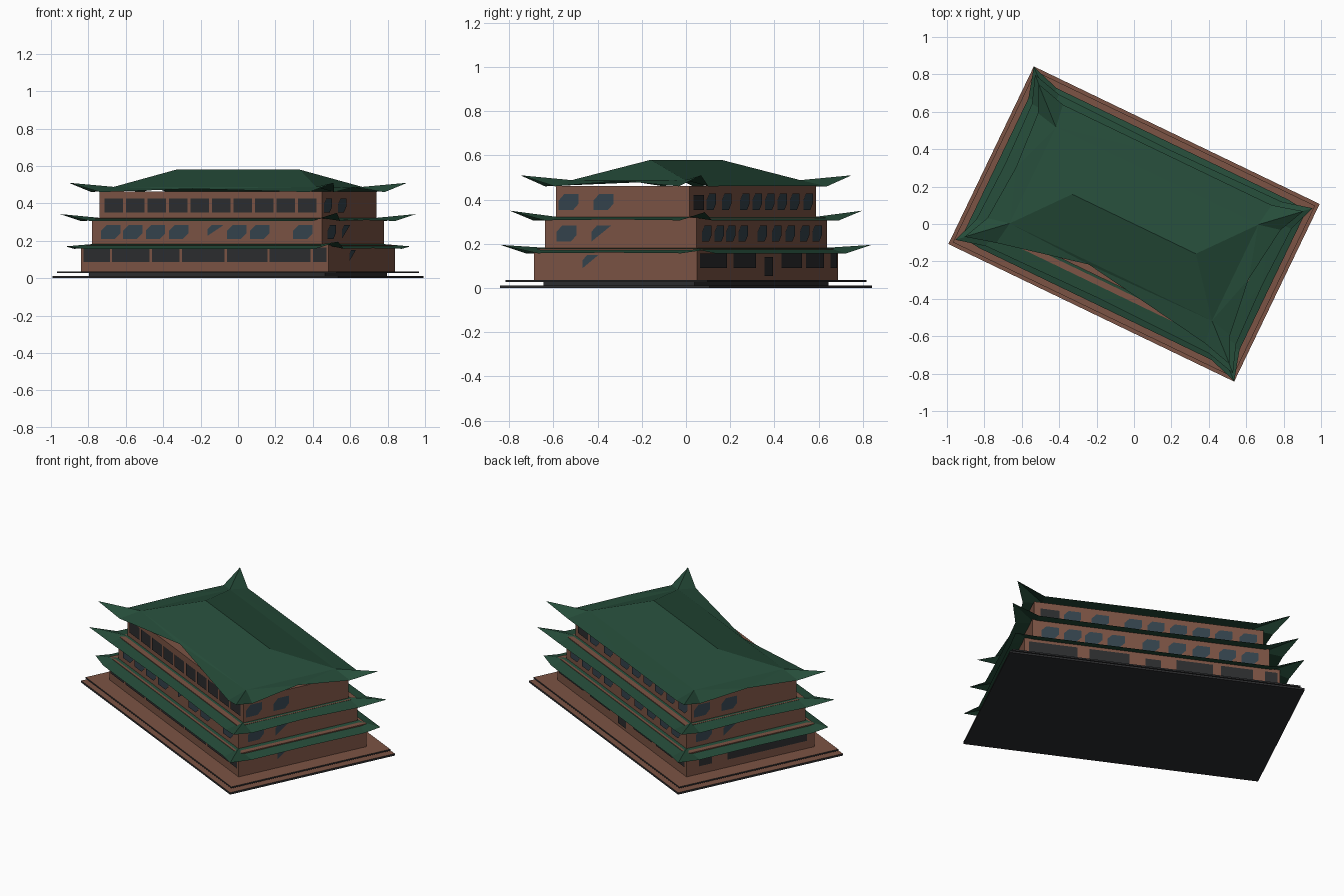
import bpy, bmesh, math
from mathutils import Matrix

if "Cube" in bpy.data.objects:
    bpy.data.objects.remove(bpy.data.objects["Cube"])

TURN = Matrix.Rotation(math.radians(-25.7), 4, 'Z')


def material(name, r, g, b):
    m = bpy.data.materials.new(name)
    m.diffuse_color = (r, g, b, 1)
    m.use_nodes = True
    m.node_tree.nodes["Principled BSDF"].inputs["Base Color"].default_value = m.diffuse_color
    return m


BROWN = material("brown_wall", 0.20, 0.088, 0.058)
GREEN = material("green_roof", 0.019, 0.073, 0.042)
DARK = material("dark_panel", 0.025, 0.026, 0.028)
BLUE = material("blue_glass", 0.035, 0.057, 0.075)


def make(name, verts, faces, *mats):
    me = bpy.data.meshes.new(name)
    me.from_pydata(verts, [], faces)
    me.transform(TURN)
    for m in mats:
        me.materials.append(m)
    ob = bpy.data.objects.new(name, me)
    bpy.context.collection.objects.link(ob)
    return ob


def box(name, hx, hy, z0, z1, *mats):
    v = [(sx * hx, sy * hy, z) for z in (z0, z1)
         for sx, sy in ((-1, -1), (1, -1), (1, 1), (-1, 1))]
    f = [(3, 2, 1, 0), (4, 5, 6, 7)] + [(i, (i + 1) % 4, (i + 1) % 4 + 4, i + 4) for i in range(4)]
    return make(name, v, f, *mats)


# Thin ground slabs, dark with a brown top
for name, hx, hy, z0, z1 in (("lower_slab", 0.848, 0.527, 0, 0.012),
                             ("upper_slab", 0.83, 0.508, 0.027, 0.036)):
    slab = box(name, hx, hy, z0, z1, DARK, BROWN)
    for p in slab.data.polygons:
        p.material_index = 1 if p.normal.z > 0.5 else 0
box("slab_core", 0.70, 0.38, 0.01, 0.03, DARK)

# Three storeys, each smaller than the one below
FLOORS = [(0.735, 0.409, 0.034, 0.178), (0.682, 0.38, 0.17, 0.32), (0.66, 0.335, 0.31, 0.462)]
for n, (hx, hy, z0, z1) in zip(("lower", "middle", "upper"), FLOORS):
    box(n + "_storey", hx, hy, z0, z1, BROWN)


def windows(name, floor, side, panes, mat):
    """Panes are (centre, width, z0, z1, shape) along one wall of a storey."""
    hx, hy = FLOORS[floor][:2]
    verts, faces = [], []
    for c, w, z0, z1, shape in panes:
        h, cx, cz = w / 2, w * 0.28, (z1 - z0) * 0.4
        if shape == "hex":
            pts = [(-h, z0), (h - cx, z0), (h, z0 + cz), (h, z1), (cx - h, z1), (-h, z1 - cz)]
        elif shape == "half":
            pts = [(-h, z0), (h, z1), (cx - h, z1), (-h, z1 - cz)]
        else:
            pts = [(-h, z0), (h, z0), (h, z1), (-h, z1)]
        base = len(verts)
        for u, z in pts:
            e = 0.004
            verts.append({'front': (c + u, -hy - e, z), 'back': (c - u, hy + e, z),
                          'right': (hx + e, c + u, z), 'left': (-hx - e, c - u, z)}[side])
        faces.append(tuple(range(base, base + len(pts))))
    make(name, verts, faces, mat)


def row(centres, w, z0, z1, shape="hex"):
    return [(c, w, z0, z1, shape) for c in centres]


def spans(edges, z0, z1):
    return [((a + b) / 2, b - a, z0, z1, "rect") for a, b in edges]


# Lower storey: wide dark panels and a door
cuts = [-0.725, -0.555, -0.32, -0.14, 0.126, 0.38, 0.636, 0.73]
windows("lower_front_panels", 0, 'front',
        spans([(a + 0.007, b - 0.007) for a, b in zip(cuts, cuts[1:])], 0.085, 0.165), DARK)
windows("lower_back_panels", 0, 'back',
        spans([(0.43, 0.71), (0.13, 0.36), (-0.35, -0.14), (-0.58, -0.395), (-0.72, -0.65)],
              0.09, 0.155), DARK)
windows("back_door", 0, 'back', spans([(-0.05, 0.04)], 0.055, 0.14), DARK)
windows("lower_left_panels", 0, 'left', spans([(0.25, 0.33), (-0.36, 0.15)], 0.085, 0.16), DARK)
windows("lower_right_window", 0, 'right', [(-0.123, 0.08, 0.09, 0.15, "half")], BLUE)

# Middle storey: clipped blue windows
windows("middle_front_windows", 1, 'front',
        row([-0.57, -0.44, -0.305, -0.167, 0.178, 0.314, 0.57], 0.115, 0.21, 0.283)
        + row([0.05], 0.095, 0.225, 0.283, "half"), BLUE)
windows("middle_back_windows", 1, 'back',
        row([-0.57, -0.44, -0.29, -0.15, 0, 0.2, 0.33, 0.45, 0.58], 0.1, 0.21, 0.283), BLUE)

# Upper storey: square dark windows in front, blue behind
windows("upper_front_windows", 2, 'front',
        row([-0.575 + 0.1278 * i for i in range(10)], 0.11, 0.352, 0.427, "rect"), DARK)
windows("upper_back_windows", 2, 'back',
        row([-0.57, -0.43, -0.3, -0.17, -0.04, 0.09, 0.28, 0.44], 0.1, 0.352, 0.427), BLUE)
windows("upper_back_dark_window", 2, 'back', row([0.57], 0.11, 0.352, 0.42, "rect"), DARK)

# Two windows on each end wall
for n, floor, z in (("middle", 1, 0.21), ("upper", 2, 0.352)):
    for side, s in (("right", 1), ("left", -1)):
        windows(f"{n}_{side}_window", floor, side, row([-0.27 * s], 0.1, z, z + 0.073), BLUE)
        windows(f"{n}_{side}_half_window", floor, side,
                row([-0.095 * s], 0.1, z, z + 0.073, "hex" if floor == 2 else "half"), BLUE)


def roof(name, ring, tip_a, tip_b, eave, mids, ridge=None):
    """Upturned eaves around a ring; mids are (offset, distance, z) for front, right, back, left."""
    signs = [(-1, -1), (1, -1), (1, 1), (-1, 1)]
    rx, ry, rz = ring
    ex, ey, ez = eave
    verts = [(sx * rx, sy * ry, rz) for sx, sy in signs]
    for i, (sx, sy) in enumerate(signs):
        tx, ty, tz = (tip_a, tip_b)[i % 2]
        verts.append((sx * tx, sy * ty, tz))
    faces = []
    for i in range(4):
        j = (i + 1) % 4
        off, dist, mz = mids[i]
        b = len(verts)
        for sx, sy in (signs[i], signs[j]):
            verts.append((sx * ex * 0.86, sy * ey, ez) if i % 2 == 0
                         else (sx * ex, sy * ey * 0.76, ez))
        verts.append([(off, -dist, mz), (dist, off, mz), (off, dist, mz), (-dist, off, mz)][i])
        faces += [(i, i + 4, b), (i, b, b + 2), (i, b + 2, j), (j, b + 2, b + 1), (j, b + 1, j + 4)]
    if ridge:
        k = len(verts)
        verts += [(-ridge[0], 0, ridge[1]), (ridge[0], 0, ridge[1])]
        faces += [(0, 1, k + 1, k), (1, 2, k + 1), (2, 3, k, k + 1), (3, 0, k)]
    make(name, verts, faces, GREEN)


# Skirt roofs and the hipped top roof
roof("lower_skirt_roof", (0.682, 0.38, 0.182), (0.80, 0.462, 0.17), (0.847, 0.525, 0.195),
     (0.80, 0.475, 0.157), [(0, 0.475, 0.157), (0, 0.80, 0.16), (0, 0.475, 0.157), (0, 0.80, 0.16)])
roof("middle_skirt_roof", (0.655, 0.335, 0.322), (0.823, 0.49, 0.343), (0.823, 0.49, 0.35),
     (0.77, 0.45, 0.306), [(0, 0.44, 0.306), (0, 0.76, 0.31), (0, 0.44, 0.306), (0, 0.76, 0.31)])
roof("top_roof", (0.6, 0.285, 0.488), (0.786, 0.454, 0.51), (0.786, 0.454, 0.51),
     (0.72, 0.41, 0.46), [(-0.125, 0.30, 0.478), (0, 0.68, 0.485), (0, 0.41, 0.462),
                          (0, 0.70, 0.475)], (0.367, 0.58))
